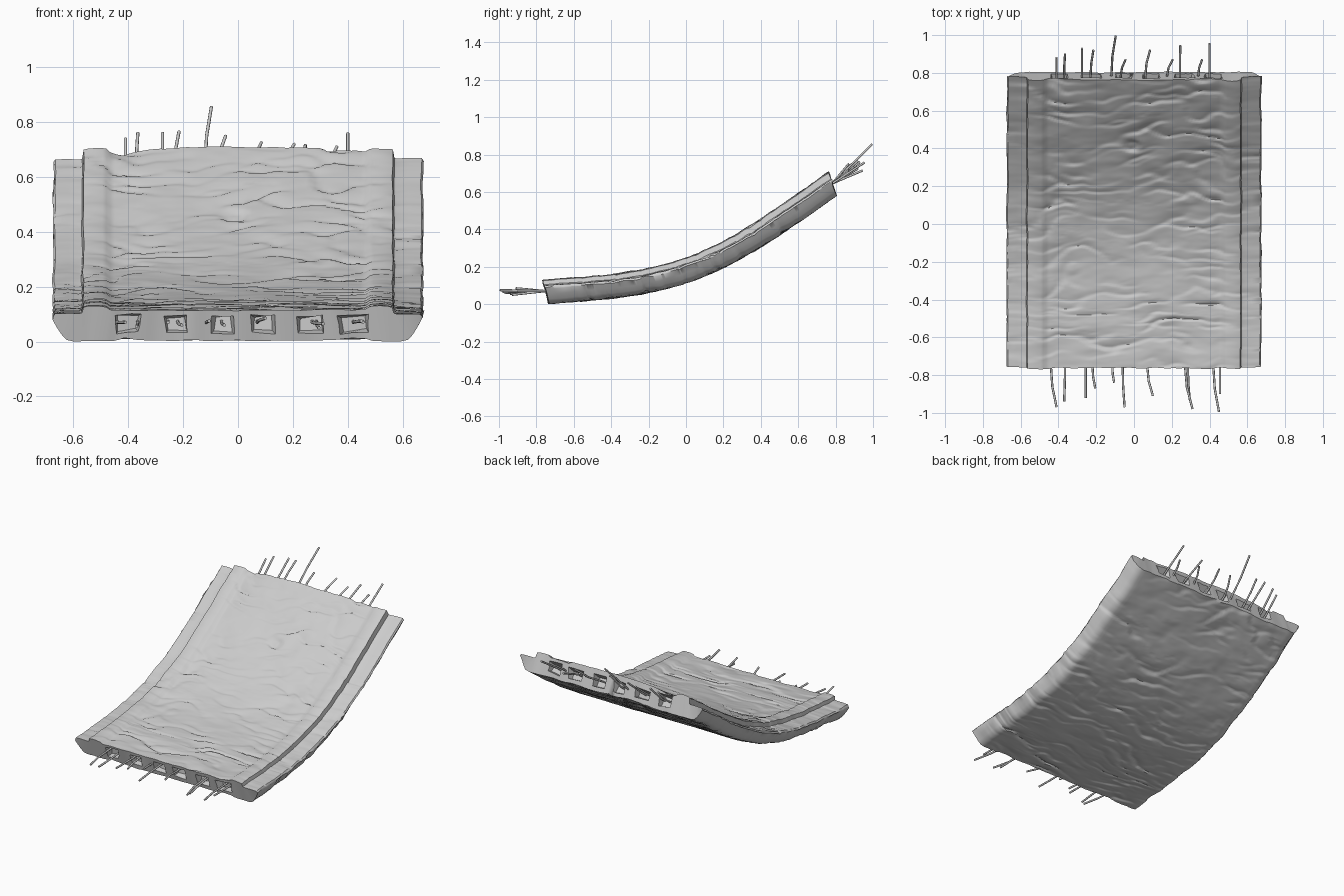
import bpy, bmesh, math, random
from mathutils import Vector, noise

if "Cube" in bpy.data.objects:
    bpy.data.objects.remove(bpy.data.objects["Cube"])

random.seed(4)

# Bent underside of the slab in the y-z plane
PATH = [(-0.733, 0.006), (-0.55, 0.02), (-0.4, 0.034), (-0.2, 0.064), (0, 0.116),
        (0.2, 0.196), (0.4, 0.308), (0.6, 0.44), (0.805, 0.582)]
P = [Vector((0, y, z)) for y, z in PATH]
P = [2 * P[0] - P[1]] + P + [2 * P[-1] - P[-2]]


def curve(t):
    """Catmull-Rom point along the path, t from 0 to 1."""
    f = t * (len(PATH) - 1)
    i = min(max(int(f), 0), len(PATH) - 2)
    u = f - i
    a, b, c, d = P[i:i + 4]
    return 0.5 * (2 * b + (c - a) * u + (2 * a - 5 * b + 4 * c - d) * u * u
                  + (3 * b - a - 3 * c + d) * u ** 3)


def place(x, n, t):
    """Point at width x and height n over the underside; ends lean slightly outwards."""
    tan = (curve(t + 0.01) - curve(t - 0.01)).normalized()
    nor = Vector((0, -tan.z, tan.y))
    p = curve(t) + nor * n + tan * (n / 0.135 * (-0.025 + 0.065 * t))
    p.x += x
    return p


def fbm(x, y, seed):
    return noise.fractal(Vector((x, y, seed)), 1.0, 2.0, 3)


def cracks(x, t, seed, amount):
    """Cross-wise broken scarps with sharp lips, fading in patches, plus soft dents."""
    d = 0.004 * fbm(x * 4, t * 14, seed + 3)
    for k, freq in ((0, 15), (1, 23)):
        v = t * freq + 1.6 * fbm(x * 2.4, t * 5, seed + k)
        saw = v - math.floor(v)
        mask = noise.noise(Vector((x * 3.5, math.floor(v + 0.1) * 3.7, seed + 9 + k)))
        mask = min(1, max(0, 0.2 + 1.6 * mask))
        ramp = (1 - saw / 0.85) ** 2 if saw < 0.85 else (saw - 0.85) / 0.15
        d -= amount * mask * ramp * (0.7 if k else 1)
    return d


# Cross-section: top and bottom samples are paired so the end caps are clean strips
half = [(0.674, 0.09), (0.667, 0.1), (0.62, 0.102), (0.578, 0.102), (0.569, 0.105),
        (0.563, 0.126), (0.545, 0.13), (0.52, 0.131), (0.495, 0.13), (0.48, 0.127), (0.465, 0.117)]
under = [(0.672, 0.08), (0.657, 0.052), (0.64, 0.026), (0.622, 0.006), (0.595, 0)]
K = 56
top = [(-x, n) for x, n in half] + [(-0.465 + 0.93 * i / K, 0.116) for i in range(1, K)] + half[::-1]
M = len(top) - 2 * len(under)
bottom = ([(-x, n) for x, n in under] + [(-0.59 + 1.18 * (i + 1) / (M + 1), 0) for i in range(M)]
          + under[::-1])
N = len(top)
ROWS = 230


def section(t):
    pts = []
    for x, n in top:
        n -= 0.012 * t * (abs(x) > 0.565)
        if abs(x) < 0.46:
            n += 0.018 * (1 - (x / 0.47) ** 2) * max(0, 2 * t - 1)
            n += cracks(x, t, 1.0, 0.013)
        else:
            n += cracks(x, t, 1.0, 0.007)
        x += 0.005 * noise.noise(Vector((2 * x, t * 14, 6)))
        pts.append(place(x, n, t + 0.005 * fbm(x * 7, t, 2)))
    for x, n in reversed(bottom):
        n -= cracks(x, t, 20.0, 0.012)
        x += 0.011 * noise.noise(Vector((2 * x, t * 14, 8)))
        pts.append(place(x, n, t + 0.005 * fbm(x * 7, t, 5)))
    return pts


def finish(bm, name):
    bmesh.ops.recalc_face_normals(bm, faces=bm.faces)
    mesh = bpy.data.meshes.new(name)
    bm.to_mesh(mesh)
    bm.free()
    ob = bpy.data.objects.new(name, mesh)
    bpy.context.collection.objects.link(ob)
    return ob


# Concrete road slab
bm = bmesh.new()
rings = [[bm.verts.new(p) for p in section(r / ROWS)] for r in range(ROWS + 1)]
for a, b in zip(rings, rings[1:]):
    for i in range(2 * N):
        j = (i + 1) % (2 * N)
        bm.faces.new((a[i], a[j], b[j], b[i]))
for ring in (rings[0], rings[-1]):
    for i in range(N - 1):
        bm.faces.new((ring[i], ring[i + 1], ring[2 * N - 2 - i], ring[2 * N - 1 - i]))
low = min(v.co.z for v in bm.verts)
for v in bm.verts:
    v.co.z -= low
slab = finish(bm, "concrete_slab")
bpy.context.view_layer.objects.active = slab
slab.select_set(True)
bpy.ops.object.shade_smooth_by_angle(angle=math.radians(50))

# Broken pockets in both end faces
bm = bmesh.new()
for end in (0, 1):
    tan = (curve(end + 0.01) - curve(end - 0.01)).normalized()
    nor = Vector((0, -tan.z, tan.y))
    out = tan if end else -tan
    for x in (-0.4, -0.225, -0.055, 0.09, 0.265, 0.42):
        c = place(x, 0.058, end)
        w = random.uniform(0.08, 0.11)
        for v in bmesh.ops.create_cube(bm, size=1)["verts"]:
            k = 1.2 if v.co.y > 0 else 0.75
            q = Vector((v.co.x * w * k, v.co.y * 0.085, v.co.z * 0.066 * k))
            q += Vector([random.uniform(-0.008, 0.008) for _ in range(3)])
            v.co = c + Vector((q.x, 0, 0)) + out * q.y + nor * q.z
cutter = finish(bm, "pocket_cutter")
cutter.hide_render = True
cutter.hide_set(True)
cutter.display_type = 'WIRE'
cut = slab.modifiers.new("pockets", 'BOOLEAN')
cut.operation = 'DIFFERENCE'
cut.solver = 'EXACT'
cut.object = cutter

# Exposed reinforcing bars: root x, tip x, tip y, tip z
front = [(-0.44, -0.41, -0.97, 0.07), (-0.365, -0.37, -0.94, 0.055), (-0.255, -0.255, -0.92, 0.07),
         (-0.22, -0.205, -0.87, 0.06), (-0.115, -0.105, -0.84, 0.075), (-0.06, -0.05, -0.97, 0.06),
         (0.07, 0.1, -0.91, 0.085), (0.27, 0.31, -0.98, 0.065), (0.285, 0.295, -0.93, 0.05),
         (0.42, 0.45, -0.995, 0.075), (0.455, 0.455, -0.9, 0.07)]
back = [(-0.41, -0.41, 0.88, 0.74), (-0.37, -0.365, 0.9, 0.76), (-0.275, -0.275, 0.93, 0.76),
        (-0.23, -0.215, 0.92, 0.765), (-0.12, -0.097, 0.995, 0.855), (-0.07, -0.045, 0.87, 0.75),
        (0.06, 0.085, 0.92, 0.725), (0.175, 0.205, 0.87, 0.72), (0.243, 0.245, 0.945, 0.715),
        (0.34, 0.36, 0.87, 0.71), (0.4, 0.4, 0.955, 0.758)]


def bars(rows, end, name):
    cu = bpy.data.curves.new(name, 'CURVE')
    cu.dimensions = '3D'
    cu.bevel_depth = 0.006
    cu.bevel_resolution = 2
    cu.use_fill_caps = True
    for x0, x1, y, z in rows:
        root = place(x0, 0.065, 0.96 if end else 0.04)
        mouth = place(x0, 0.065, end)
        tip = Vector((x1, y, z))
        mid = mouth.lerp(tip, 0.5)
        mid.x -= (x1 - x0) * 0.25
        s = cu.splines.new('POLY')
        s.points.add(3)
        for p, co in zip(s.points, (root, mouth, mid, tip)):
            p.co = (*co, 1)
    ob = bpy.data.objects.new(name, cu)
    bpy.context.collection.objects.link(ob)


bars(front, 0, "front_reinforcing_bars")
bars(back, 1, "back_reinforcing_bars")
